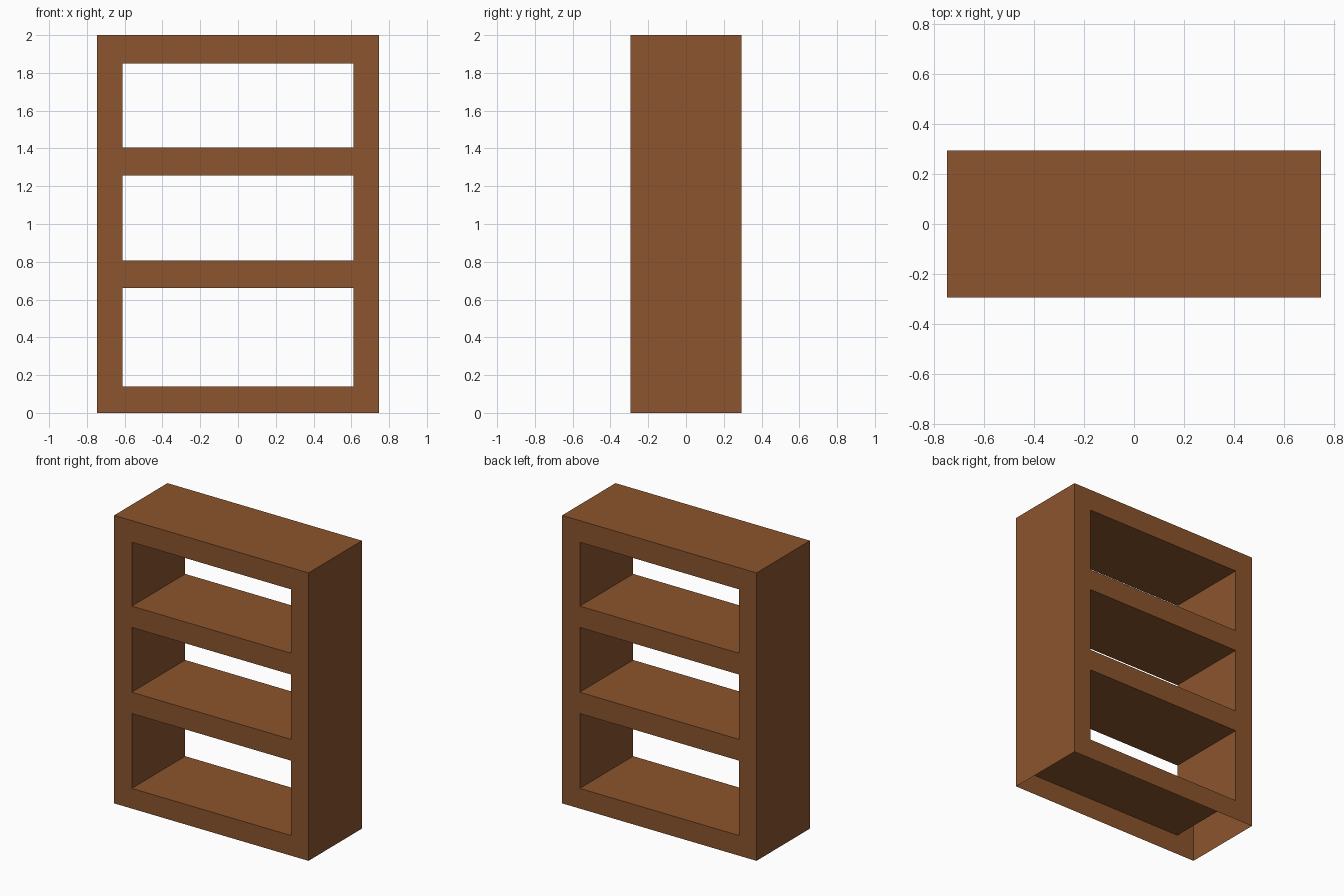
import bpy, bmesh

if "Cube" in bpy.data.objects:
    bpy.data.objects.remove(bpy.data.objects["Cube"])

# Overall sizes
HALF_W, HALF_D, HEIGHT = 0.747, 0.293, 2.0
BAY_W = 0.611
BAYS = [(0.14, 0.66), (0.808, 1.258), (1.406, 1.85)]

wood = bpy.data.materials.new("brown wood")
wood.diffuse_color = (0.258, 0.089, 0.026, 1)
wood.use_nodes = True
wood.node_tree.nodes["Principled BSDF"].inputs["Base Color"].default_value = wood.diffuse_color


def corners(x0, x1, z0, z1):
    """Rectangle, anticlockwise as seen from the front."""
    return [(x0, z0), (x1, z0), (x1, z1), (x0, z1)]


def sheet(bm, rect, front):
    """Upright panel on the front or back plane."""
    y = -HALF_D if front else HALF_D
    pts = rect if front else rect[::-1]
    bm.faces.new([bm.verts.new((x, y, z)) for x, z in pts])


def wall(bm, a, b, inward):
    """Panel running front to back between two rectangle corners."""
    pts = [(a, -HALF_D), (b, -HALF_D), (b, HALF_D), (a, HALF_D)]
    if not inward:
        pts.reverse()
    bm.faces.new([bm.verts.new((p[0], y, p[1])) for p, y in pts])


bm = bmesh.new()

# Front and back frames with the bay openings left out
xs = [-HALF_W, -BAY_W, BAY_W, HALF_W]
zs = [0.0] + [z for bay in BAYS for z in bay] + [HEIGHT]
for col in range(3):
    for row in range(len(zs) - 1):
        if col == 1 and row % 2 == 1:
            continue
        rect = corners(xs[col], xs[col + 1], zs[row], zs[row + 1])
        for front in (True, False):
            sheet(bm, rect, front)

# Outer sides and top; the underside is open and the case is hollow
for i, (z0, z1) in enumerate(zip(zs, zs[1:])):
    wall(bm, (HALF_W, z0), (HALF_W, z1), False)
    wall(bm, (-HALF_W, z1), (-HALF_W, z0), False)
for x0, x1 in zip(xs, xs[1:]):
    wall(bm, (x1, HEIGHT), (x0, HEIGHT), False)

# Bay linings: floor, ceiling and two sides running through each opening
for z0, z1 in BAYS:
    rect = corners(-BAY_W, BAY_W, z0, z1)
    for i in range(4):
        wall(bm, rect[i], rect[(i + 1) % 4], True)

bmesh.ops.remove_doubles(bm, verts=bm.verts, dist=1e-5)
mesh = bpy.data.meshes.new("bookcase_frame")
bm.to_mesh(mesh)
bm.free()
mesh.materials.append(wood)
obj = bpy.data.objects.new("bookcase_frame", mesh)
bpy.context.collection.objects.link(obj)
